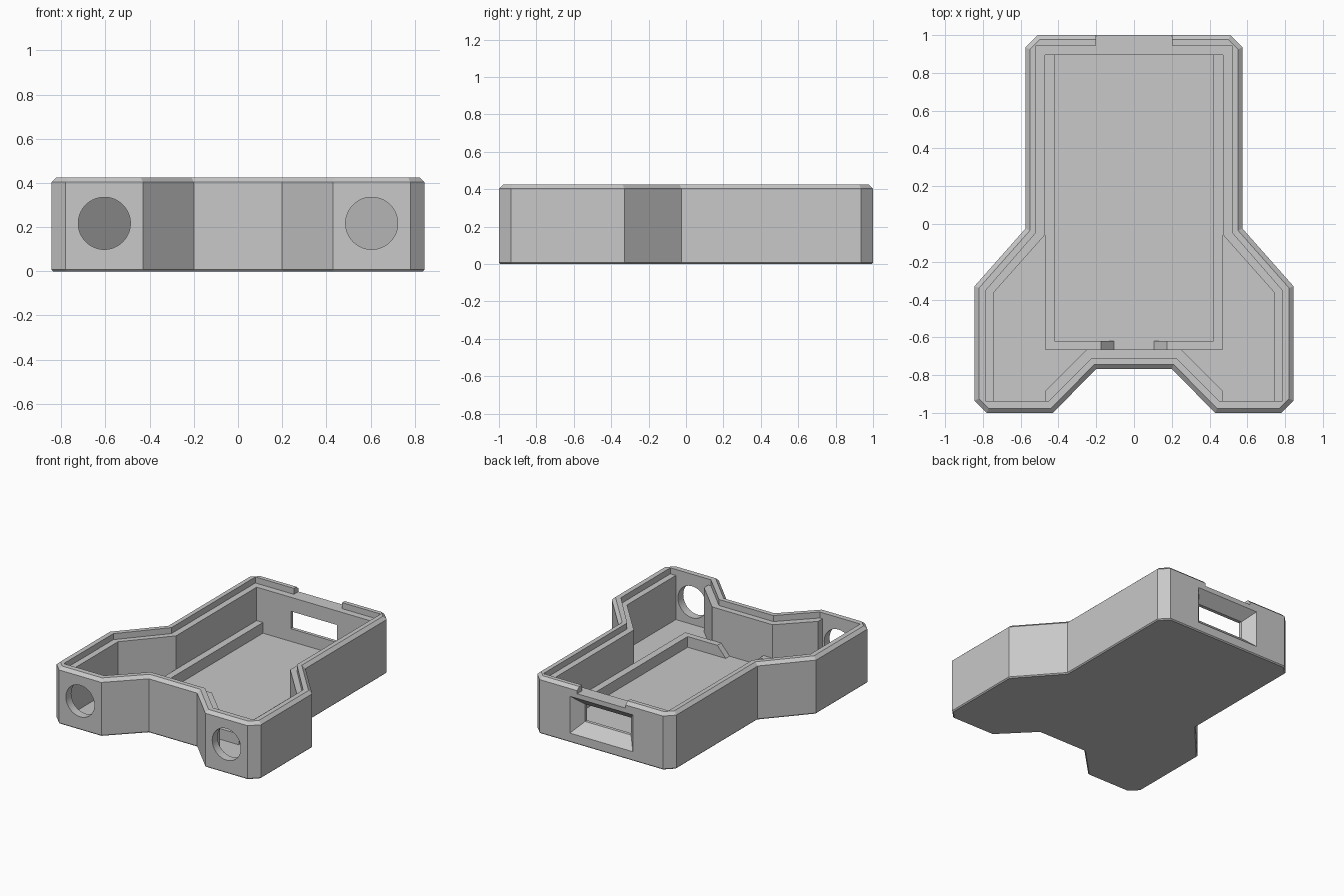
import bpy
import bmesh
from mathutils import Vector

if "Cube" in bpy.data.objects:
    bpy.data.objects.remove(bpy.data.objects["Cube"], do_unlink=True)

HEIGHT, LIP, FLOOR, RAIL = 0.425, 0.38, 0.05, 0.13

grey = bpy.data.materials.new("plain grey")
grey.use_nodes = True
grey.diffuse_color = (0.58, 0.58, 0.58, 1)
grey.node_tree.nodes["Principled BSDF"].inputs["Base Color"].default_value = grey.diffuse_color


def mirrored(half):
    """Close a half outline (front to back, x > 0) across the centre line."""
    return half + [(-x, y) for x, y in reversed(half)]


def inset(points, d):
    """Move a counter-clockwise outline inward by d with mitred corners."""
    pts = [Vector(p) for p in points]
    out = []
    for i, p in enumerate(pts):
        a = (p - pts[i - 1]).normalized()
        b = (pts[(i + 1) % len(pts)] - p).normalized()
        n1, n2 = Vector((-a.y, a.x)), Vector((-b.y, b.x))
        out.append(p + (n1 + n2) * d / (1 + n1.dot(n2)))
    return out


def loft(name, rings):
    """Solid through rings of equal point count, capped at both ends."""
    bm = bmesh.new()
    loops = [[bm.verts.new(p) for p in ring] for ring in rings]
    for low, high in zip(loops, loops[1:]):
        for i in range(len(low)):
            j = (i + 1) % len(low)
            bm.faces.new((low[i], low[j], high[j], high[i]))
    bm.faces.new(loops[0][::-1])
    bm.faces.new(loops[-1])
    bmesh.ops.recalc_face_normals(bm, faces=bm.faces)
    mesh = bpy.data.meshes.new(name)
    bm.to_mesh(mesh)
    bm.free()
    mesh.materials.append(grey)
    obj = bpy.data.objects.new(name, mesh)
    bpy.context.collection.objects.link(obj)
    return obj


def prism(name, outline, z0, z1):
    return loft(name, [[(x, y, z) for x, y in outline] for z in (z0, z1)])


def box(name, x0, x1, y0, y1, z0, z1):
    return prism(name, [(x0, y0), (x1, y0), (x1, y1), (x0, y1)], z0, z1)


def xz_rect(half_width, z0, z1, y):
    w = half_width
    return [(-w, y, z0), (w, y, z0), (w, y, z1), (-w, y, z1)]


def cut(target, cutter):
    cutter.hide_render = True
    mod = target.modifiers.new("cut", "BOOLEAN")
    mod.operation, mod.solver, mod.object = "DIFFERENCE", "EXACT", cutter
    bpy.context.view_layer.objects.active = target
    bpy.ops.object.modifier_apply(modifier=mod.name)
    bpy.data.objects.remove(cutter, do_unlink=True)


# Outer shell with chamfered top and bottom edges
outer = mirrored([(0.2, -0.768), (0.43, -1), (0.78, -1), (0.845, -0.935),
                  (0.845, -0.33), (0.575, -0.025), (0.575, 0.935), (0.51, 1)])
layers = [(0.008, 0), (0, 0.008), (0, 0.403), (0.024, HEIGHT)]
shell = loft("case_shell", [[(p[0], p[1], z) for p in inset(outer, d)] for d, z in layers])

# Recess for the lid, then the deeper pocket
recess = mirrored([(0.225, -0.71), (0.45, -0.937), (0.785, -0.937),
                   (0.785, -0.352), (0.518, -0.045), (0.518, 0.945)])
cut(shell, prism("recess_cutter", recess, LIP, 0.6))
pocket = mirrored([(0.25, -0.665), (0.472, -0.887), (0.472, -0.937), (0.74, -0.937),
                   (0.74, -0.36), (0.472, -0.058), (0.472, 0.895)])
cut(shell, prism("pocket_cutter", pocket, FLOOR, 0.6))

# Gap in the rear rim
cut(shell, box("rim_gap_cutter", -0.2, 0.2, 0.9, 1.1, LIP, 0.6))

# Flared rear port
cut(shell, loft("port_cutter", [xz_rect(0.19, 0.145, 0.275, 0.85),
                                xz_rect(0.19, 0.145, 0.275, 0.92),
                                xz_rect(0.26, 0.07, 0.345, 1),
                                xz_rect(0.26, 0.07, 0.345, 1.1)]))

# Round holes in the front of both feet
for side in (-1, 1):
    bpy.ops.mesh.primitive_cylinder_add(vertices=64, radius=0.118, depth=0.24,
                                        location=(side * 0.605, -1, 0.217),
                                        rotation=(1.570796, 0, 0))
    cutter = bpy.context.object
    cutter.data.materials.append(grey)
    cut(shell, cutter)

# Low rails on the floor, the front ones ending in a ramp
for side, word in ((-1, "right"), (1, "left")):
    x0, x1 = sorted((side * 0.42, side * 0.472))
    box(word + "_side_rail", x0, x1, -0.665, 0.895, FLOOR - 0.01, RAIL)
    ramp = [(0.105, FLOOR), (0.42, FLOOR), (0.42, RAIL), (0.175, RAIL)]
    loft(word + "_front_rail",
         [[(side * x, y, z) for x, z in ramp] for y in (-0.665, -0.62)])
